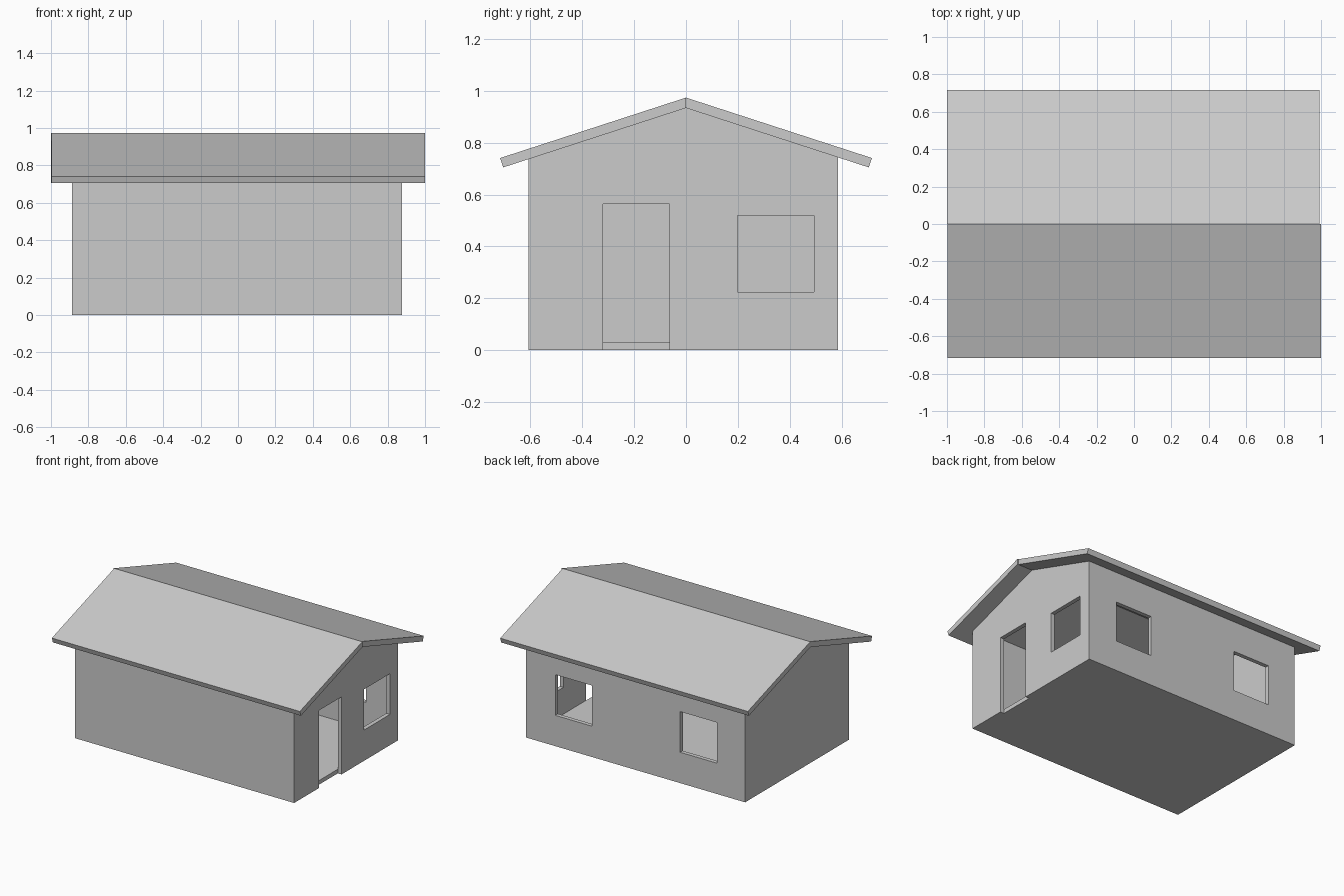
import bpy, bmesh
from mathutils import Vector

if "Cube" in bpy.data.objects:
    bpy.data.objects.remove(bpy.data.objects["Cube"])


def prism(name, profile, x0, x1):
    """Extrude a closed (y, z) profile along x."""
    bm = bmesh.new()
    face = bm.faces.new([bm.verts.new((x0, y, z)) for y, z in profile])
    ext = bmesh.ops.extrude_face_region(bm, geom=[face])["geom"]
    verts = [v for v in ext if isinstance(v, bmesh.types.BMVert)]
    bmesh.ops.translate(bm, verts=verts, vec=Vector((x1 - x0, 0, 0)))
    bmesh.ops.recalc_face_normals(bm, faces=bm.faces)
    mesh = bpy.data.meshes.new(name)
    bm.to_mesh(mesh)
    bm.free()
    obj = bpy.data.objects.new(name, mesh)
    bpy.context.collection.objects.link(obj)
    return obj


def box(name, x0, x1, y0, y1, z0, z1):
    return prism(name, [(y0, z0), (y1, z0), (y1, z1), (y0, z1)], x0, x1)


def cut(obj, cutter):
    """Subtract the cutter from the object and discard it."""
    cutter.hide_render = True
    mod = obj.modifiers.new("opening", 'BOOLEAN')
    mod.operation = 'DIFFERENCE'
    mod.solver = 'EXACT'
    mod.object = cutter
    bpy.context.view_layer.objects.active = obj
    bpy.ops.object.modifier_apply(modifier=mod.name)
    bpy.data.objects.remove(cutter)


X0, X1, Y0, Y1 = -0.887, 0.877, -0.607, 0.587   # wall footprint
T = 0.03                                        # wall and floor thickness
RIDGE, SLOPE = 0.934, 0.325                     # underside of the roof


def under_roof(y):
    return RIDGE - SLOPE * abs(y)


# Gabled wall shell, open under the roof
walls = prism("walls", [(Y0, 0), (Y1, 0), (Y1, under_roof(Y1)),
                        (0, RIDGE), (Y0, under_roof(Y0))], X0, X1)
cut(walls, box("room_cutter", X0 + T, X1 - T, Y0 + T, Y1 - T, -0.5, 1.5))

# Door and window in the right gable, two windows in the back wall
W0, W1 = 0.224, 0.52
cut(walls, box("door_cutter", X1 - 0.1, X1 + 0.1, -0.321, -0.063, -0.2, 0.564))
cut(walls, box("side_window_cutter", X1 - 0.1, X1 + 0.1, 0.198, 0.494, W0, W1))
for x in (-0.66, 0.345):
    cut(walls, box("back_window_cutter", x, x + 0.296, Y1 - 0.1, Y1 + 0.1, W0, W1))

# Floor slab set between the walls
box("floor", X0 + T, X1 - T, Y0 + T, Y1 - T, 0, T)

# Two sloping roof slabs meeting at the ridge
for name, side, x0, x1 in (("roof_front", -1, -0.996, 1.0),
                           ("roof_back", 1, -1.0, 0.993)):
    prism(name, [(0, RIDGE), (side * 0.705, under_roof(0.705)),
                 (side * 0.717, 0.741), (0, 0.974)], x0, x1)
